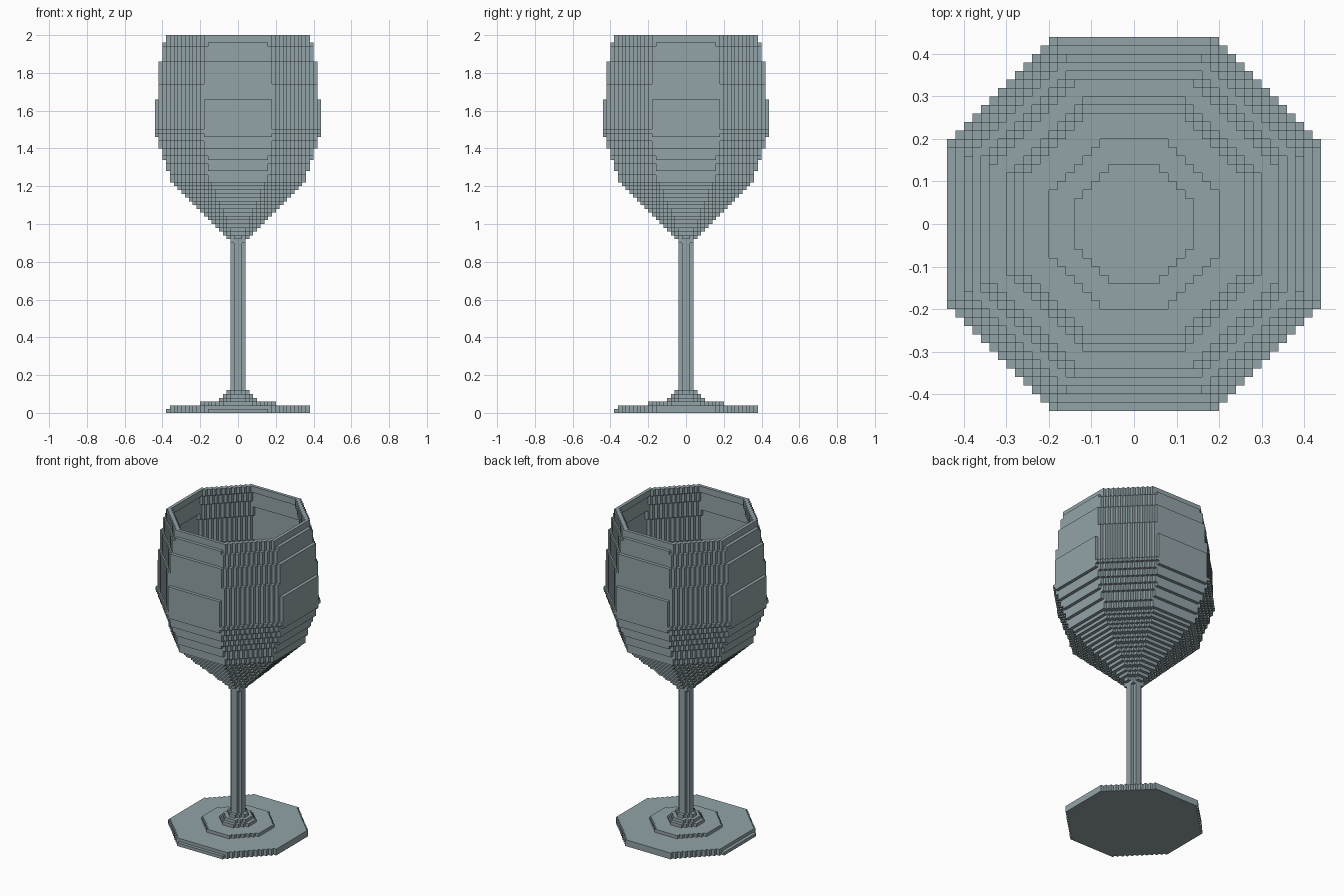
import bpy
import bmesh
import math

if "Cube" in bpy.data.objects:
    bpy.data.objects.remove(bpy.data.objects["Cube"])

V = 0.02          # edge length of one block
EPS = 0.0002      # settles blocks lying exactly on the outline


def lerp_profile(points, z):
    """Radius at height z along a list of (z, radius) points."""
    for (z0, r0), (z1, r1) in zip(points, points[1:]):
        if z0 <= z <= z1:
            return r0 + (r1 - r0) * (z - z0) / (z1 - z0)
    return 0.0


def octagon(r):
    """Block columns whose centres fall inside a regular octagon."""
    cells = set()
    for i in range(-23, 23):
        for j in range(-23, 23):
            x = abs((i + 0.5) * V - EPS)
            y = abs((j + 0.5) * V - EPS)
            if x <= r and y <= r and x + y <= r * math.sqrt(2) + 2.5 * EPS:
                cells.add((i, j))
    return cells


def layers(z0, z1, outer, inner=None):
    """Stack octagon layers from z0 to z1, minus an optional cavity."""
    blocks = set()
    for k in range(round(z0 / V), round(z1 / V)):
        z = (k + 0.5) * V
        cells = octagon(outer(z))
        if inner and inner(z) > 0:
            cells -= octagon(inner(z))
        blocks |= {(i, j, k) for i, j in cells}
    return blocks


# Foot: two wide plates, a middle plate and a small stepped collar
FOOT = [0.375, 0.37, 0.195, 0.095, 0.075, 0.055]


def foot_radius(z):
    return FOOT[int(z / V)]


# Stem: thin post, slightly fuller in its last layer
def stem_radius(z):
    return 0.035 if z < 0.90 else 0.0435


# Bowl: cone below, swelling sides, narrower rim
BOWL = [(0.92, 0.045), (1.22, 0.345), (1.23, 0.355), (1.46, 0.429), (1.48, 0.44),
        (1.50, 0.437), (1.66, 0.43), (1.74, 0.424), (1.86, 0.41), (1.96, 0.39), (2.0, 0.382)]
# Cavity floor inside the cone
FLOOR = [(1.12, 0.10), (1.13, 0.135), (1.15, 0.195), (1.17, 0.255),
         (1.21, 0.295), (1.23, 0.334)]


def bowl_radius(z):
    return lerp_profile(BOWL, z)


def cavity_radius(z):
    return lerp_profile(FLOOR, z) if z < 1.225 else bowl_radius(z) - 0.021


parts = {
    "foot": layers(0.0, 0.12, foot_radius),
    "stem": layers(0.12, 0.92, stem_radius),
    "bowl": layers(0.92, 2.0, bowl_radius, cavity_radius),
}
solid = set().union(*parts.values())

glass = bpy.data.materials.new("grey_glass")
glass.diffuse_color = (0.287, 0.366, 0.386, 1.0)
glass.use_nodes = True
glass.node_tree.nodes["Principled BSDF"].inputs["Base Color"].default_value = glass.diffuse_color

# Outward faces of one block: direction and its four corners
SIDES = {
    (1, 0, 0): ((1, 0, 0), (1, 1, 0), (1, 1, 1), (1, 0, 1)),
    (-1, 0, 0): ((0, 0, 0), (0, 0, 1), (0, 1, 1), (0, 1, 0)),
    (0, 1, 0): ((0, 1, 0), (0, 1, 1), (1, 1, 1), (1, 1, 0)),
    (0, -1, 0): ((0, 0, 0), (1, 0, 0), (1, 0, 1), (0, 0, 1)),
    (0, 0, 1): ((0, 0, 1), (1, 0, 1), (1, 1, 1), (0, 1, 1)),
    (0, 0, -1): ((0, 0, 0), (0, 1, 0), (1, 1, 0), (1, 0, 0)),
}


def build(name, blocks):
    """Skin the exposed sides of the blocks as one flat-shaded mesh."""
    bm = bmesh.new()
    verts = {}

    def vert(p):
        if p not in verts:
            verts[p] = bm.verts.new([c * V for c in p])
        return verts[p]

    for i, j, k in sorted(blocks):
        for (dx, dy, dz), corners in SIDES.items():
            if (i + dx, j + dy, k + dz) not in solid:
                bm.faces.new([vert((i + a, j + b, k + c)) for a, b, c in corners])
    # Merge coplanar block sides into larger panels
    bm.normal_update()
    bmesh.ops.dissolve_limit(bm, angle_limit=math.radians(1),
                             verts=bm.verts[:], edges=bm.edges[:])
    mesh = bpy.data.meshes.new(name)
    bm.to_mesh(mesh)
    bm.free()
    mesh.materials.append(glass)
    obj = bpy.data.objects.new(name, mesh)
    bpy.context.collection.objects.link(obj)


for part_name, part_blocks in parts.items():
    build(part_name, part_blocks)
